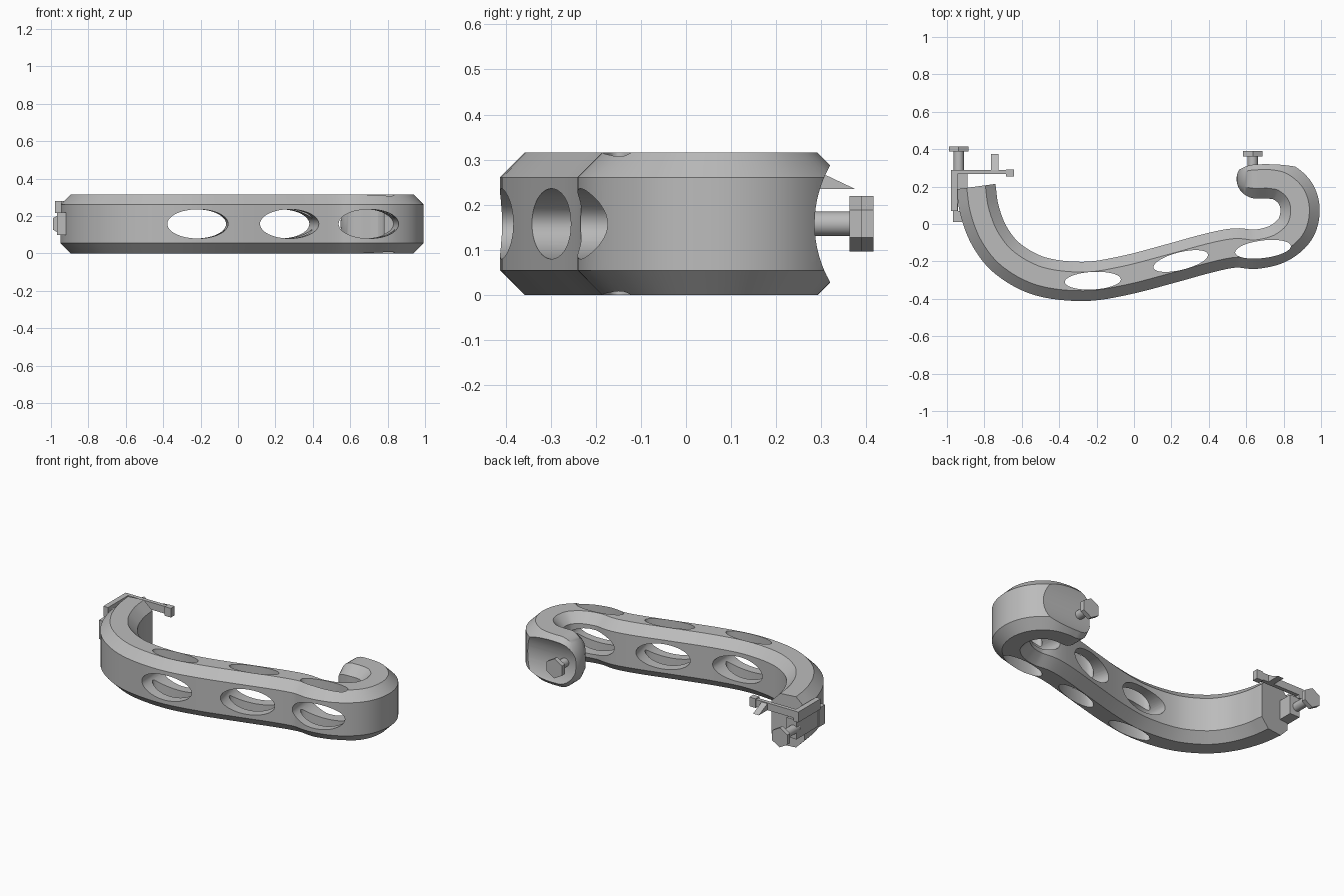
import bpy, bmesh, math
from mathutils import Vector, Matrix

cube = bpy.data.objects.get("Cube")
if cube:
    bpy.data.objects.remove(cube)

grey = bpy.data.materials.new("satin grey")
grey.use_nodes = True
grey.diffuse_color = (0.5, 0.5, 0.5, 1)
grey.node_tree.nodes["Principled BSDF"].inputs["Base Color"].default_value = (0.5, 0.5, 0.5, 1)

MID = 0.158   # mid height of the arm


def finish(name, bm):
    bmesh.ops.recalc_face_normals(bm, faces=bm.faces)
    mesh = bpy.data.meshes.new(name)
    bm.to_mesh(mesh)
    bm.free()
    mesh.materials.append(grey)
    obj = bpy.data.objects.new(name, mesh)
    bpy.context.collection.objects.link(obj)
    return obj


def smooth(obj):
    bpy.ops.object.select_all(action='DESELECT')
    obj.select_set(True)
    bpy.context.view_layer.objects.active = obj
    bpy.ops.object.shade_smooth_by_angle(angle=math.radians(30))


def box(name, x, y, z):
    bm = bmesh.new()
    size = Matrix.Diagonal((x[1] - x[0], y[1] - y[0], z[1] - z[0], 1))
    centre = Vector((sum(x), sum(y), sum(z))) / 2
    bmesh.ops.create_cube(bm, size=1, matrix=Matrix.Translation(centre) @ size)
    return finish(name, bm)


def rod(name, centre, radii, depth, turn, sides):
    """Cylinder with elliptical section; turn is its rotation matrix."""
    bm = bmesh.new()
    m = Matrix.Translation(centre) @ turn @ Matrix.Diagonal((radii[0], radii[1], 1, 1))
    bmesh.ops.create_cone(bm, cap_ends=True, segments=sides, radius1=1, radius2=1,
                          depth=depth, matrix=m)
    return finish(name, bm)


def spline(pts, steps):
    """Catmull-Rom points through pts."""
    p = [2 * pts[0] - pts[1]] + pts + [2 * pts[-1] - pts[-2]]
    out = []
    for a, b, c, d in zip(p, p[1:], p[2:], p[3:]):
        for i in range(steps):
            t = i / steps
            out.append(0.5 * (2 * b + (c - a) * t + (2 * a - 5 * b + 4 * c - d) * t * t
                              + (3 * b - a - 3 * c + d) * t ** 3))
    return out + [pts[-1]]


# Arm: chamfered section swept along a hooked path
path = [Vector(p) for p in (
    (-0.845, 0.2), (-0.825, 0.07), (-0.77, -0.07), (-0.67, -0.19), (-0.5, -0.28),
    (-0.27, -0.307), (-0.05, -0.275), (0.2, -0.21), (0.4, -0.155), (0.54, -0.128),
    (0.65, -0.135), (0.77, -0.105), (0.86, -0.03), (0.888, 0.07), (0.865, 0.16),
    (0.8, 0.222), (0.73, 0.24), (0.66, 0.24))]
line = spline(path, 6)
W, H, C = 0.105, 0.158, 0.055
section = [(W, H - C), (W - C, H), (C - W, H), (-W, H - C),
           (-W, C - H), (C - W, -H), (W - C, -H), (W, C - H)]
rings = []
for i, p in enumerate(line):
    t = (line[min(i + 1, len(line) - 1)] - line[max(i - 1, 0)]).normalized()
    rings.append((p, t, 1))
# Domed tip of the hook
tip, tip_dir = line[-1], Vector((-1, 0))
for i in range(1, 10):
    a = math.radians(9.5 * i)
    rings.append((tip + tip_dir * 0.112 * math.sin(a), tip_dir, math.cos(a)))

bm = bmesh.new()
loops = []
for p, t, s in rings:
    n = Vector((-t.y, t.x))
    loops.append([bm.verts.new((p.x + n.x * u * s, p.y + n.y * u * s, MID + v * s))
                  for u, v in section])
for a, b in zip(loops, loops[1:]):
    for k in range(8):
        bm.faces.new((a[k], a[k - 1], b[k - 1], b[k]))
bm.faces.new(loops[0])
bm.faces.new(loops[-1])
arm = finish("arm", bm)

# Lightening holes in both directions and the hollow back of the hook
cutters = []
for x, y, tilt in ((-0.22, -0.303, 3), (0.25, -0.198, 14), (0.69, -0.135, 7)):
    spin = Matrix.Rotation(math.radians(tilt), 4, 'Z')
    flat = spin @ Matrix.Rotation(math.radians(90), 4, 'X')
    cutters.append(rod("side_hole_cutter", (x, y, MID), (0.163, 0.078), 0.34, flat, 48))
    cutters.append(rod("top_hole_cutter", (x, y, MID), (0.15, 0.047), 0.5, spin, 48))
cutters.append(rod("hollow_cutter", (0.75, 0.545, MID), (0.26, 0.26), 0.8,
                   Matrix.Rotation(math.radians(90), 4, 'Y'), 96))
bpy.context.view_layer.objects.active = arm
for cutter in cutters:
    mod = arm.modifiers.new("cut", 'BOOLEAN')
    mod.operation = 'DIFFERENCE'
    mod.solver = 'EXACT'
    mod.object = cutter
    bpy.ops.object.modifier_apply(modifier=mod.name)
    bpy.data.objects.remove(cutter)
smooth(arm)

# Thumb screws with hexagonal heads
along_y = Matrix.Rotation(math.radians(90), 4, 'X')
for side, x, y0, y1 in (("left", 0.635, 0.26, 0.39), ("right", -0.937, 0.25, 0.415)):
    shaft = rod(side + "_screw_shaft", (x, (y0 + y1) / 2 - 0.01, MID), (0.027, 0.027),
                y1 - y0 - 0.02, along_y, 24)
    smooth(shaft)
    rod(side + "_screw_head", (x, y1 - 0.014, MID), (0.061, 0.061), 0.028, along_y, 6)

# Clamp on the open end of the arm
box("clamp_block", (-0.945, -0.89), (0.18, 0.28), (0.1, 0.22))
box("clamp_strip", (-0.978, -0.945), (0.07, 0.29), (0.215, 0.28))
box("clamp_foot", (-0.968, -0.92), (0.012, 0.07), (0.1, 0.218))
box("clamp_side", (-0.958, -0.94), (0.05, 0.28), (0.1, 0.218))
box("rest_bar", (-0.978, -0.65), (0.266, 0.29), (0.235, 0.28))
box("rest_bar_end", (-0.685, -0.642), (0.255, 0.292), (0.228, 0.285))

# Pointed rest standing on the bar
bm = bmesh.new()
ends = [[bm.verts.new((x, y, z)) for y, z in ((0.28, 0.235), (0.375, 0.235), (0.28, 0.28))]
        for x in (-0.765, -0.725)]
for end in ends:
    bm.faces.new(end)
for k in range(3):
    bm.faces.new((ends[0][k - 1], ends[0][k], ends[1][k], ends[1][k - 1]))
finish("pointed_rest", bm)
